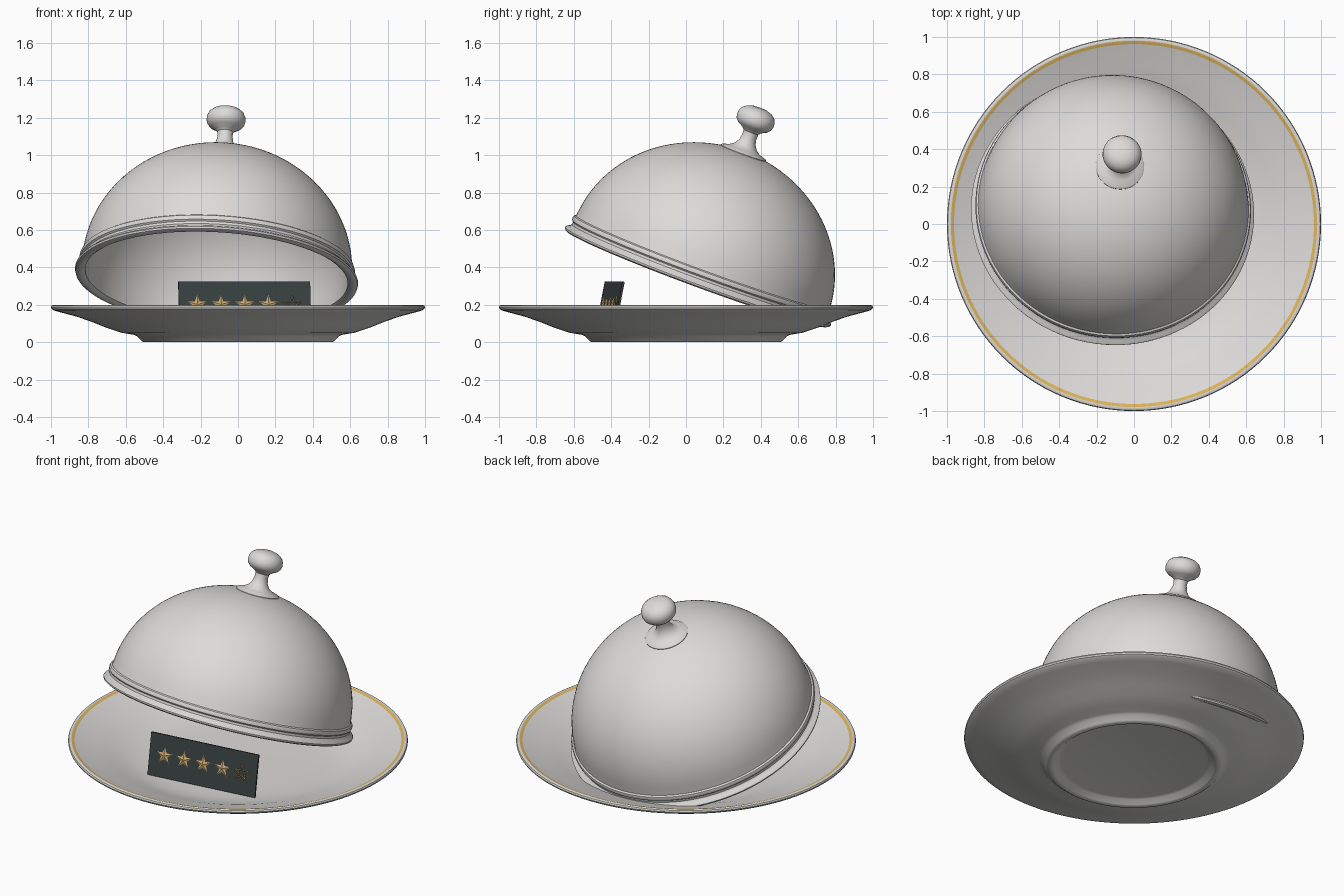
import bpy, bmesh
from math import sin, cos, pi, radians
from mathutils import Vector, Matrix

if "Cube" in bpy.data.objects:
    bpy.data.objects.remove(bpy.data.objects["Cube"], do_unlink=True)


def material(name, rgb):
    m = bpy.data.materials.new(name)
    m.use_nodes = True
    m.diffuse_color = (*rgb, 1)
    m.node_tree.nodes["Principled BSDF"].inputs["Base Color"].default_value = (*rgb, 1)
    return m


SILVER = material("silver grey", (0.72, 0.71, 0.695))
RIM_GOLD = material("rim gold", (0.72, 0.46, 0.11))
STAR_GOLD = material("star gold", (0.62, 0.41, 0.16))
DARK = material("dark slate", (0.04, 0.052, 0.052))


def finish(name, bm, mats, matrix=None, smooth=None):
    """Turn a bmesh into a named object, optionally smooth-shaded."""
    bmesh.ops.remove_doubles(bm, verts=bm.verts, dist=1e-5)
    if smooth:
        bmesh.ops.recalc_face_normals(bm, faces=bm.faces)
    mesh = bpy.data.meshes.new(name)
    bm.to_mesh(mesh)
    bm.free()
    for m in mats:
        mesh.materials.append(m)
    obj = bpy.data.objects.new(name, mesh)
    bpy.context.collection.objects.link(obj)
    if matrix:
        obj.matrix_world = matrix
    if smooth:
        bpy.ops.object.select_all(action='DESELECT')
        obj.select_set(True)
        bpy.context.view_layer.objects.active = obj
        bpy.ops.object.shade_smooth_by_angle(angle=radians(smooth))
    return obj


def lathe(profile, steps=96, closed=False):
    """Spin a radius/height profile around z."""
    bm = bmesh.new()
    verts = [bm.verts.new((r, 0, z)) for r, z in profile]
    pairs = list(zip(verts, verts[1:]))
    if closed:
        pairs.append((verts[-1], verts[0]))
    edges = [bm.edges.new(p) for p in pairs]
    bmesh.ops.spin(bm, geom=verts + edges, axis=(0, 0, 1), cent=(0, 0, 0),
                   angle=2 * pi, steps=steps, use_merge=True)
    return bm


# Plate: footed underside, rolled rim, dished top with a gold line
plate = lathe([
    (0, 0.03), (0.43, 0.03), (0.45, 0.025), (0.475, 0.004), (0.485, 0), (0.505, 0),
    (0.517, 0.008), (0.54, 0.033), (0.56, 0.04), (0.62, 0.05), (0.7, 0.076),
    (0.78, 0.108), (0.86, 0.136), (0.95, 0.16), (0.985, 0.17), (0.997, 0.178),
    (1, 0.187), (0.996, 0.196), (0.985, 0.2), (0.979, 0.199), (0.962, 0.193),
    (0.93, 0.181), (0.85, 0.156), (0.76, 0.125), (0.68, 0.094), (0.6, 0.072),
    (0.52, 0.062), (0.4, 0.058), (0, 0.058)], 128)
for f in plate.faces:
    c = f.calc_center_median()
    f.material_index = int(0.962 < c.xy.length < 0.979 and c.z > 0.18)
finish("plate", plate, [SILVER, RIM_GOLD], smooth=35)

# Tilted frame shared by the cover and its knob
axis = Vector((0.057, 0.345, 0.937)).normalized()
tilt = (Matrix.Translation((-0.115, 0.063, 0.35))
        @ Vector((0, 0, 1)).rotation_difference(axis).to_matrix().to_4x4())

# Cover: hollow dome with a flared lip and a raised band
BASE, RADIUS, HEIGHT = 0.05, 0.723, 0.665
angles = [radians(a) for a in range(4, 91, 2)]
outer = [(RADIUS * cos(a), BASE + HEIGHT * sin(a)) for a in angles[:-1]]
inner = [(0.97 * r, z - 0.02) for r, z in reversed(outer)]
lip = [(0.703, 0.0), (0.72, -0.011), (0.742, -0.012), (0.755, -0.005),
       (0.758, 0.005), (0.752, 0.013), (0.737, 0.02), (0.728, 0.032),
       (0.728, 0.046), (0.736, 0.054), (0.738, 0.066), (0.734, 0.078),
       (0.724, 0.084)]
shell = (lip + outer[1:] + [(0, BASE + HEIGHT), (0, BASE + HEIGHT - 0.02)] + inner)
finish("cover_dome", lathe(shell, 96, closed=True), [SILVER], tilt, smooth=35)

# Knob: flange, slim neck and rounded head
knob = lathe([
    (0, 0.69), (0.127, 0.69), (0.129, 0.708), (0.122, 0.715), (0.088, 0.725),
    (0.062, 0.743), (0.046, 0.77), (0.04, 0.8), (0.042, 0.825), (0.054, 0.838),
    (0.083, 0.853), (0.099, 0.871), (0.104, 0.89), (0.103, 0.912),
    (0.092, 0.935), (0.07, 0.952), (0.04, 0.962), (0, 0.965)], 48)
finish("cover_knob", knob, [SILVER], tilt, smooth=35)

# Card: thin panel leaning back and turned slightly
side = Vector((0.705, 0.095, 0)).normalized()
up = Vector((-0.007, 0.05, 0.258)).normalized()
front = side.cross(up).normalized()
card = Matrix((side, up, front)).transposed().to_4x4()
card.translation = (0.036, -0.406, 0.195)
bm = bmesh.new()
bmesh.ops.create_cube(bm, size=1)
bmesh.ops.scale(bm, vec=(0.711, 0.262, 0.012), verts=bm.verts)
finish("rating_card", bm, [DARK], card)


def star_ring(bm, scale, height):
    pts = []
    for i in range(10):
        r = scale * (0.054 if i % 2 == 0 else 0.022)
        a = pi / 2 + i * pi / 5
        pts.append(bm.verts.new((r * cos(a), r * sin(a), height)))
    return pts


# Stars: four faceted solid ones and one outline
for n in range(5):
    bm = bmesh.new()
    rim = star_ring(bm, 1, 0.001)
    if n < 4:
        peak = bm.verts.new((0, 0, 0.009))
        for i in range(10):
            bm.faces.new((rim[i], rim[(i + 1) % 10], peak))
    else:
        ridge = star_ring(bm, 0.84, 0.005)
        hole = star_ring(bm, 0.68, 0.001)
        for a, b in ((rim, ridge), (ridge, hole)):
            for i in range(10):
                j = (i + 1) % 10
                bm.faces.new((a[i], a[j], b[j], b[i]))
    spot = card @ Matrix.Translation(((n - 2) * 0.128, 0.004, 0.006))
    finish("star_outline" if n == 4 else f"star_{n + 1}", bm, [STAR_GOLD], spot)
